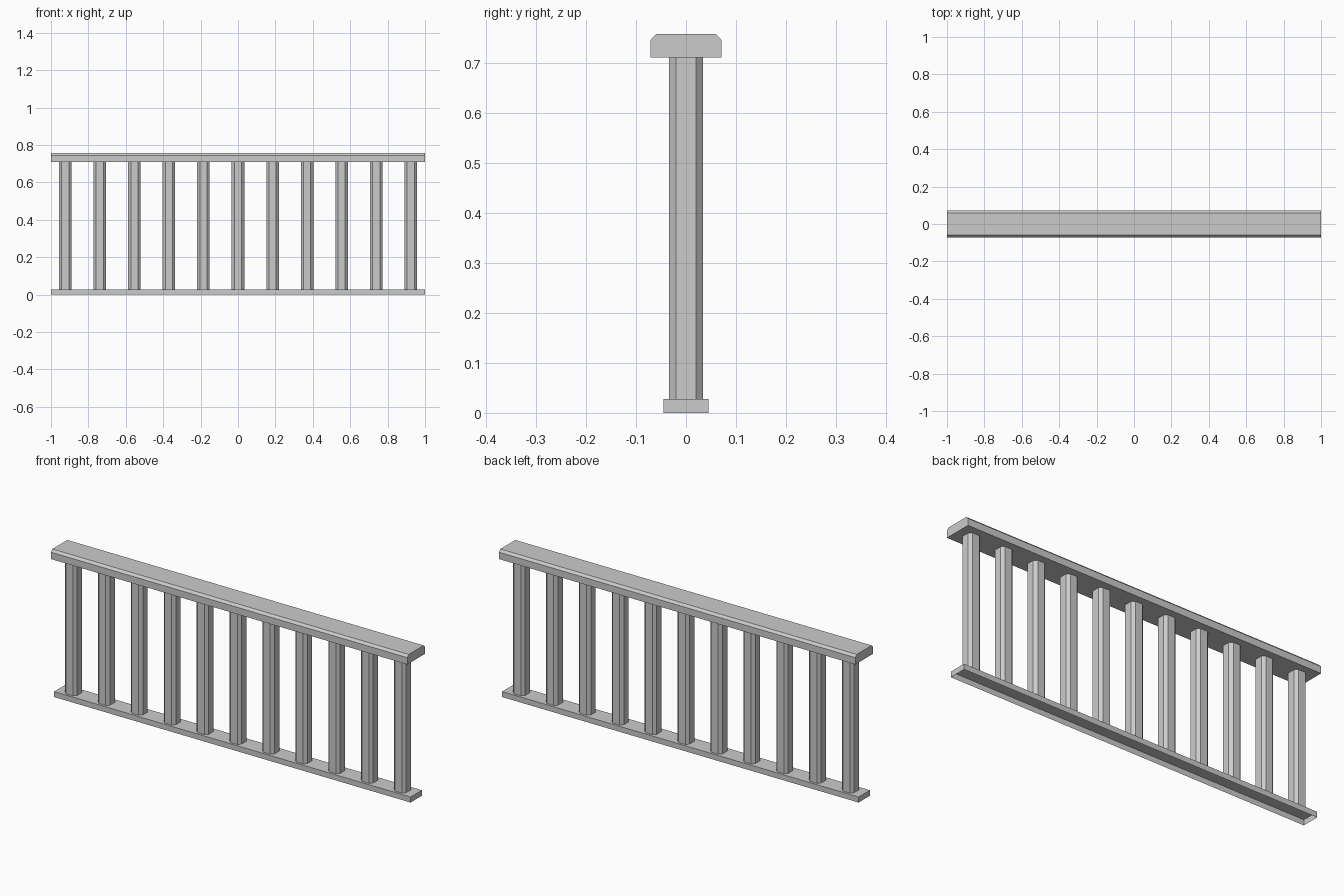
import bpy

if "Cube" in bpy.data.objects:
    bpy.data.objects.remove(bpy.data.objects["Cube"])


def extrude(name, profile, place, a, b, skip=()):
    """Extrude a closed profile from a to b; place(u, v, t) gives the 3D point."""
    n = len(profile)
    verts = [place(u, v, t) for t in (a, b) for u, v in profile]
    faces = [(i, (i + 1) % n, n + (i + 1) % n, n + i) for i in range(n) if i not in skip]
    faces += [tuple(reversed(range(n))), tuple(range(n, 2 * n))]
    mesh = bpy.data.meshes.new(name)
    mesh.from_pydata(verts, [], faces)
    obj = bpy.data.objects.new(name, mesh)
    bpy.context.collection.objects.link(obj)
    return obj


def along_x(u, v, t):
    return (t, u, v)


# Handrail with chamfered upper edges
extrude("handrail", [(-0.071, 0.71), (0.071, 0.71), (0.071, 0.745),
                     (0.06, 0.757), (-0.06, 0.757), (-0.071, 0.745)], along_x, -1, 1)

# Bottom rail, an open-bottomed channel (bottom side skipped)
extrude("bottom_rail", [(-0.045, 0), (0.045, 0), (0.045, 0.028), (-0.045, 0.028)],
        along_x, -1, 1, skip=(0,))

# Eleven balusters: square posts with chamfered corners
r, c = 0.0335, 0.0195
octagon = [(r, -c), (r, c), (c, r), (-c, r), (-r, c), (-r, -c), (-c, -r), (c, -r)]
for i in range(11):
    x = (i - 5) * 0.1846
    extrude(f"baluster_{i + 1}", octagon, lambda u, v, t: (x + u, v, t), 0.028, 0.71)
